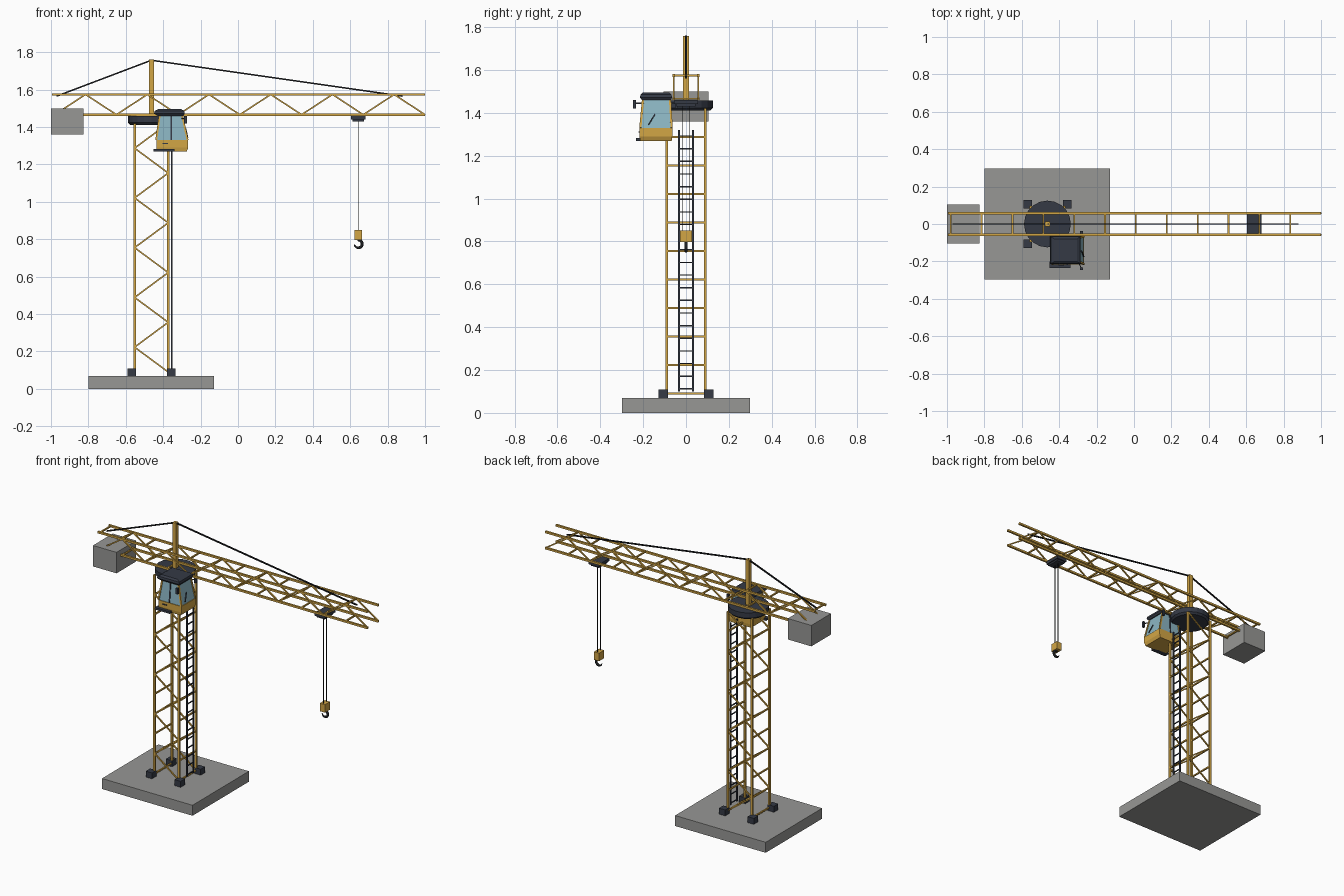
import bpy, bmesh, math
from mathutils import Vector, Matrix

old = bpy.data.objects.get("Cube")
if old:
    bpy.data.objects.remove(old, do_unlink=True)


def material(name, r, g, b):
    m = bpy.data.materials.new(name)
    m.use_nodes = True
    m.diffuse_color = (r, g, b, 1)
    m.node_tree.nodes["Principled BSDF"].inputs["Base Color"].default_value = (r, g, b, 1)
    return m


YELLOW = material("yellow paint", 0.65, 0.38, 0.06)
DARK = material("dark steel", 0.035, 0.042, 0.06)
BLACK = material("black cable", 0.012, 0.013, 0.015)
CONCRETE = material("concrete", 0.31, 0.31, 0.30)
GLASS = material("blue glass", 0.26, 0.46, 0.54)


def finish(name, bm, mat, smooth=False):
    bmesh.ops.recalc_face_normals(bm, faces=bm.faces)
    mesh = bpy.data.meshes.new(name)
    bm.to_mesh(mesh)
    bm.free()
    mesh.materials.append(mat)
    for p in mesh.polygons:
        p.use_smooth = smooth
    ob = bpy.data.objects.new(name, mesh)
    bpy.context.collection.objects.link(ob)
    return ob


def boxes(name, mat, *spans):
    """Each span is (x0, x1, y0, y1, z0, z1)."""
    bm = bmesh.new()
    for x0, x1, y0, y1, z0, z1 in spans:
        centre = Vector((x0 + x1, y0 + y1, z0 + z1)) / 2
        bmesh.ops.create_cube(bm, size=1, matrix=Matrix.Translation(centre)
                              @ Matrix.Diagonal((x1 - x0, y1 - y0, z1 - z0, 1)))
    return finish(name, bm, mat)


def bars(name, mat, width, pairs):
    """Square bars between pairs of points."""
    bm = bmesh.new()
    for a, b in pairs:
        a, b = Vector(a), Vector(b)
        d = b - a
        up = Vector((0, 1, 0)) if abs(d.normalized().y) < 0.9 else Vector((0, 0, 1))
        z = d.normalized()
        x = up.cross(z).normalized()
        rot = Matrix((x, z.cross(x), z)).transposed().to_4x4()
        bmesh.ops.create_cube(bm, size=1, matrix=Matrix.Translation((a + b) / 2) @ rot
                              @ Matrix.Diagonal((width, width, d.length, 1)))
    return finish(name, bm, mat)


def zigzag(point, n, start, step):
    """Diagonals on both side faces and cross rungs on both chord pairs.
    point(t, chord, side) gives a position along the lattice."""
    diagonals, rungs = [], []
    for k in range(n):
        t, c = start + k * step, 1 if k % 2 == 0 else -1
        for s in (-1, 1):
            diagonals.append((point(t, c, s), point(t + step, -c, s)))
            rungs.append((point(t, s, -1), point(t, s, 1)))
    return diagonals, rungs


TX = -0.463  # tower axis
SIGNS = [(a, b) for a in (-1, 1) for b in (-1, 1)]

# Foundation and feet
boxes("foundation", CONCRETE, (-0.798, -0.128, -0.298, 0.298, 0, 0.07))
boxes("tower_feet", DARK, *[(TX + a * 0.106 - 0.023, TX + a * 0.106 + 0.023,
                             b * 0.106 - 0.023, b * 0.106 + 0.023, 0.07, 0.11) for a, b in SIGNS])

# Tower lattice


def tower_point(t, c, s):
    return (TX + c * 0.09, s * 0.09, t)


bars("tower_legs", YELLOW, 0.013,
     [(tower_point(0.08, a, b), tower_point(1.42, a, b)) for a, b in SIGNS])
diagonals, rungs = zigzag(tower_point, 10, 0.09, 0.133)
bars("tower_diagonals", YELLOW, 0.008, diagonals)
bars("tower_rungs", YELLOW, 0.009, rungs)

# Ladder
LX = -0.354
bars("ladder_rails", DARK, 0.008, [((LX, s * 0.033, 0.1), (LX, s * 0.033, 1.32)) for s in (-1, 1)])
bars("ladder_rungs", DARK, 0.006,
     [((LX, -0.033, 0.112 + k * 0.059), (LX, 0.033, 0.112 + k * 0.059)) for k in range(21)])

# Slewing ring
bm = bmesh.new()
for r0, r1, z0, z1 in ((0.113, 0.125, 1.412, 1.424), (0.125, 0.125, 1.424, 1.458)):
    bmesh.ops.create_cone(bm, cap_ends=True, segments=20, radius1=r0, radius2=r1, depth=z1 - z0,
                          matrix=Matrix.Translation((TX, 0, (z0 + z1) / 2)))
finish("slewing_ring", bm, DARK)

# Jib lattice


def jib_point(t, c, s):
    return (t, s * 0.057, 1.52 - c * 0.054)


bars("jib_chords", YELLOW, 0.013,
     [(jib_point(-0.995 if a < 0 else -0.9, a, b), jib_point(1, a, b)) for a, b in SIGNS])
diagonals, rungs = zigzag(jib_point, 12, -0.98, 0.165)
bars("jib_diagonals", YELLOW, 0.008, diagonals)
bars("jib_rungs", YELLOW, 0.009, rungs)
boxes("counterweight", CONCRETE, (-1, -0.826, -0.104, 0.104, 1.36, 1.5))

# Mast and stay cables
PEAK = (TX, 0, 1.757)
boxes("mast", YELLOW, (TX - 0.013, TX + 0.013, -0.013, 0.013, 1.45, 1.76))
bars("stay_cables", BLACK, 0.008, [(PEAK, (-0.97, 0, 1.565)), (PEAK, (0.88, 0, 1.565))])

# Trolley, hoist cables and hook
HX = 0.643
boxes("trolley", DARK, (HX - 0.038, HX + 0.038, -0.055, 0.055, 1.441, 1.46),
      (HX - 0.03, HX + 0.03, -0.045, 0.045, 1.43, 1.441))
bars("hoist_cables", BLACK, 0.004,
     [((HX, s * 0.015, 0.85), (HX, s * 0.015, 1.435)) for s in (-1, 1)])
boxes("hook_block", YELLOW, (HX - 0.019, HX + 0.019, -0.027, 0.027, 0.797, 0.85))

bm = bmesh.new()
rings = []
for i in range(15):
    a = math.radians(100 - 270 * i / 14)
    r = 0.008 if i < 10 else 0.008 - 0.001 * (i - 9)
    rings.append([bm.verts.new((HX + math.cos(a) * (0.021 + r * math.cos(b)), r * math.sin(b),
                                0.775 + math.sin(a) * (0.021 + r * math.cos(b))))
                  for b in [j * math.tau / 8 for j in range(8)]])
for p, q in zip(rings, rings[1:]):
    for j in range(8):
        bm.faces.new((p[j], p[j - 1], q[j - 1], q[j]))
bm.faces.new(rings[0])
bm.faces.new(rings[-1])
finish("hook", bm, BLACK, True)


# Cab: lofted shells between rectangles (x0, x1, y0, y1, z)
def loft(name, mat, *levels):
    bm = bmesh.new()
    loops = [[bm.verts.new(v) for v in ((x0, y0, z), (x1, y0, z), (x1, y1, z), (x0, y1, z))]
             for x0, x1, y0, y1, z in levels]
    for p, q in zip(loops, loops[1:]):
        for j in range(4):
            bm.faces.new((p[j], p[j - 1], q[j - 1], q[j]))
    bm.faces.new(loops[0])
    bm.faces.new(loops[-1])
    return finish(name, bm, mat)


LOW = (-0.437, -0.27, -0.213, -0.067, 1.33)
HIGH = (-0.418, -0.3, -0.2, -0.075, 1.468)
loft("cab_base", YELLOW, (-0.435, -0.275, -0.213, -0.067, 1.268),
     (-0.437, -0.266, -0.217, -0.064, 1.29), (-0.437, -0.266, -0.217, -0.064, 1.33))
loft("cab_glass", GLASS, LOW, HIGH)
loft("cab_roof", DARK, (-0.43, -0.292, -0.206, -0.07, 1.46), (-0.45, -0.285, -0.215, -0.065, 1.472),
     (-0.445, -0.288, -0.212, -0.068, 1.486), (-0.425, -0.305, -0.2, -0.08, 1.496))
bars("cab_pillars", YELLOW, 0.01,
     [((LOW[i], LOW[j], LOW[4]), (HIGH[i], HIGH[j], HIGH[4])) for i in (0, 1) for j in (2, 3)])
bars("door_pillars", DARK, 0.008,
     [((-0.358, LOW[j], LOW[4]), (-0.358, HIGH[j], HIGH[4])) for j in (2, 3)])
bars("wiper", DARK, 0.005, [((-0.268, -0.175, 1.345), (-0.28, -0.145, 1.395))])
boxes("door_handle", DARK, (-0.405, -0.375, -0.222, -0.215, 1.308, 1.314))
boxes("door_step", DARK, (-0.453, -0.34, -0.234, -0.2, 1.268, 1.282))
for name, y, out in (("right_mirror", -0.2, -0.24), ("left_mirror", -0.075, -0.045)):
    bars(name + "_arm", DARK, 0.005, [((-0.3, y, 1.445), (-0.28, out, 1.445))])
    boxes(name, DARK, (-0.288, -0.274, out - 0.007, out + 0.007, 1.42, 1.46))
